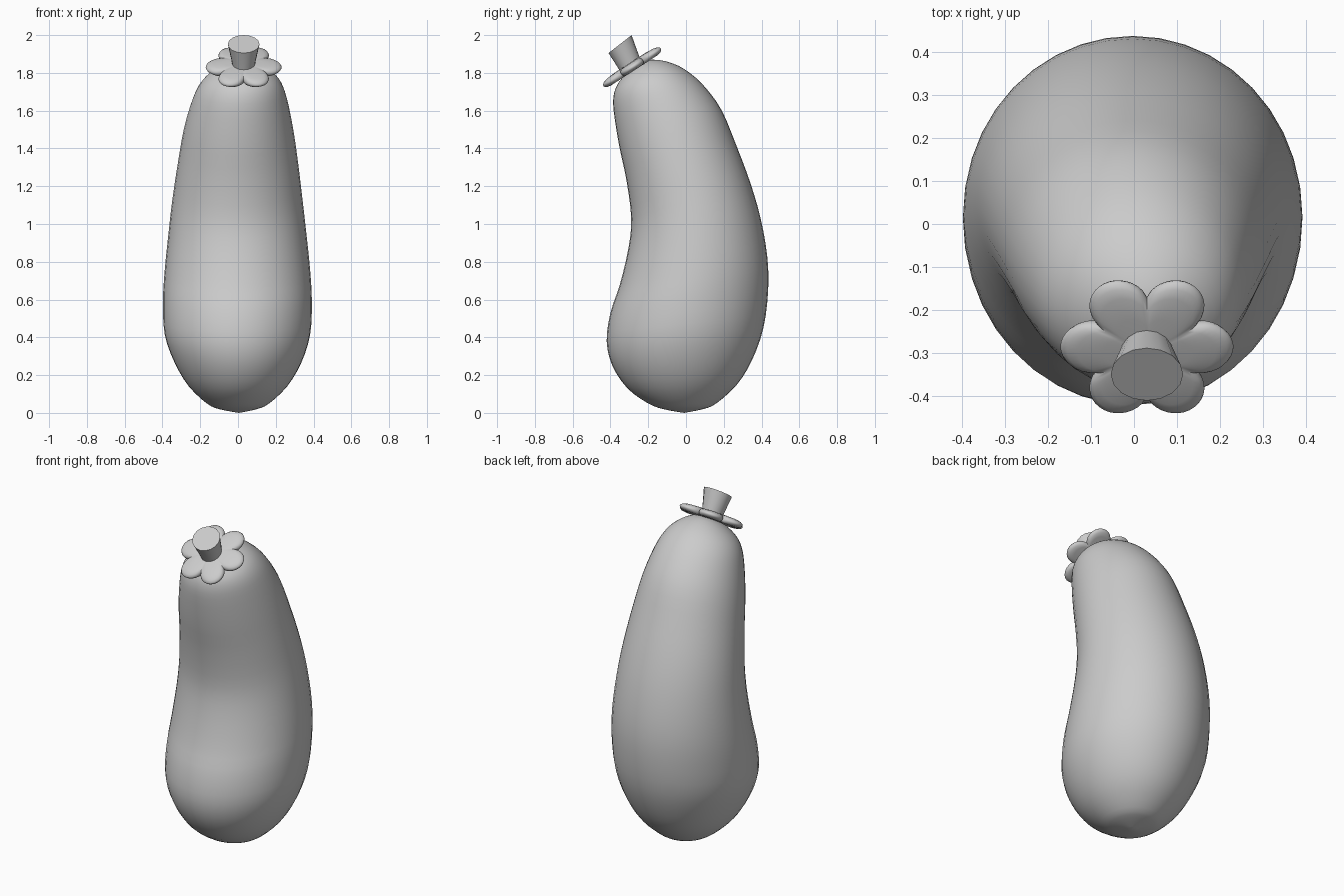
import bpy, bmesh, math
from mathutils import Vector, Matrix

if "Cube" in bpy.data.objects:
    bpy.data.objects.remove(bpy.data.objects["Cube"])


def make_object(name, rings, sharp=50):
    """Skin a list of closed point rings, cap the ends and smooth."""
    bm = bmesh.new()
    rows = [[bm.verts.new(p) for p in ring] for ring in rings]
    n = len(rows[0])
    for a, b in zip(rows, rows[1:]):
        for i in range(n):
            j = (i + 1) % n
            bm.faces.new((a[i], a[j], b[j], b[i]))
    bm.faces.new(rows[0][::-1])
    bm.faces.new(rows[-1])
    bmesh.ops.remove_doubles(bm, verts=bm.verts, dist=1e-4)
    bmesh.ops.recalc_face_normals(bm, faces=bm.faces)
    me = bpy.data.meshes.new(name)
    bm.to_mesh(me)
    bm.free()
    ob = bpy.data.objects.new(name, me)
    bpy.context.collection.objects.link(ob)
    bpy.ops.object.select_all(action='DESELECT')
    ob.select_set(True)
    bpy.context.view_layer.objects.active = ob
    bpy.ops.object.shade_smooth_by_angle(angle=math.radians(sharp))
    return ob


def tilted_ring(row, n):
    """Ellipse through a front (y, z) and back (y, z) point with half width w."""
    yf, zf, yb, zb, w, cx = row
    c = Vector((cx, (yf + yb) / 2, (zf + zb) / 2))
    v = Vector((0, (yb - yf) / 2, (zb - zf) / 2))
    u = Vector((w, 0, 0))
    return [c + u * math.cos(t) + v * math.sin(t)
            for t in (2 * math.pi * i / n for i in range(n))]


def spline(rows, steps):
    """Catmull-Rom interpolation of the section table."""
    out = []
    for k in range(len(rows) - 1):
        p = [rows[max(0, min(len(rows) - 1, k + d))] for d in (-1, 0, 1, 2)]
        for s in range(steps):
            t = s / steps
            out.append([0.5 * (2 * b + (c - a) * t + (2*a - 5*b + 4*c - d) * t*t
                               + (3*b - a - 3*c + d) * t**3)
                        for a, b, c, d in zip(*p)])
    return out + [rows[-1]]


# Curved body: front y, front z, back y, back z, half width, centre x
sections = [
    (-0.01, 0.00, -0.01, 0.00, 0, 0.005),
    (-0.12, 0.02, 0.09, 0.02, 0.10, 0),
    (-0.20, 0.05, 0.16, 0.05, 0.165, 0),
    (-0.31, 0.13, 0.27, 0.15, 0.26, 0),
    (-0.39, 0.25, 0.35, 0.28, 0.335, 0),
    (-0.42, 0.38, 0.41, 0.45, 0.385, -0.003),
    (-0.40, 0.53, 0.435, 0.65, 0.394, -0.003),
    (-0.35, 0.68, 0.43, 0.83, 0.385, -0.003),
    (-0.305, 0.87, 0.395, 1.03, 0.365, -0.003),
    (-0.29, 1.03, 0.34, 1.22, 0.345, -0.003),
    (-0.315, 1.23, 0.265, 1.42, 0.318, 0),
    (-0.355, 1.42, 0.19, 1.60, 0.288, 0.003),
    (-0.383, 1.60, 0.105, 1.72, 0.25, 0.01),
    (-0.383, 1.68, 0.02, 1.80, 0.215, 0.016),
    (-0.367, 1.73, -0.07, 1.85, 0.165, 0.022),
    (-0.34, 1.77, -0.18, 1.87, 0.09, 0.028),
    (-0.28, 1.83, -0.28, 1.83, 0, 0.03),
]
make_object("body", [tilted_ring(r, 40) for r in spline(sections, 3)], 80)

# Six-lobed calyx, tilted forward
N = 96
place = Matrix.Translation((0.03, -0.285, 1.83)) @ Matrix.Rotation(math.radians(33), 4, 'X')
profile = [(0, 0.026), (0.5, 0.026), (0.8, 0.022), (0.92, 0.016), (0.98, 0.008),
           (1, 0), (0.98, -0.008), (0.92, -0.016), (0.8, -0.02), (0, -0.02)]
calyx = []
for s, h in profile:
    ring = []
    for i in range(N):
        t = 2 * math.pi * i / N
        r = s * (0.135 + 0.066 * abs(math.cos(3 * t)) ** 0.75)
        ring.append(place @ Vector((r * math.cos(t), r * math.sin(t), h)))
    calyx.append(ring)
make_object("calyx", calyx, 60)

# Flared stem with a flat cut end
stem = [(-0.345, 1.80, -0.24, 1.865, 0.058, 0.03),
        (-0.362, 1.83, -0.252, 1.90, 0.064, 0.03),
        (-0.41, 1.905, -0.288, 2.00, 0.084, 0.03)]
make_object("stem", [tilted_ring(r, 16) for r in stem], 40)
